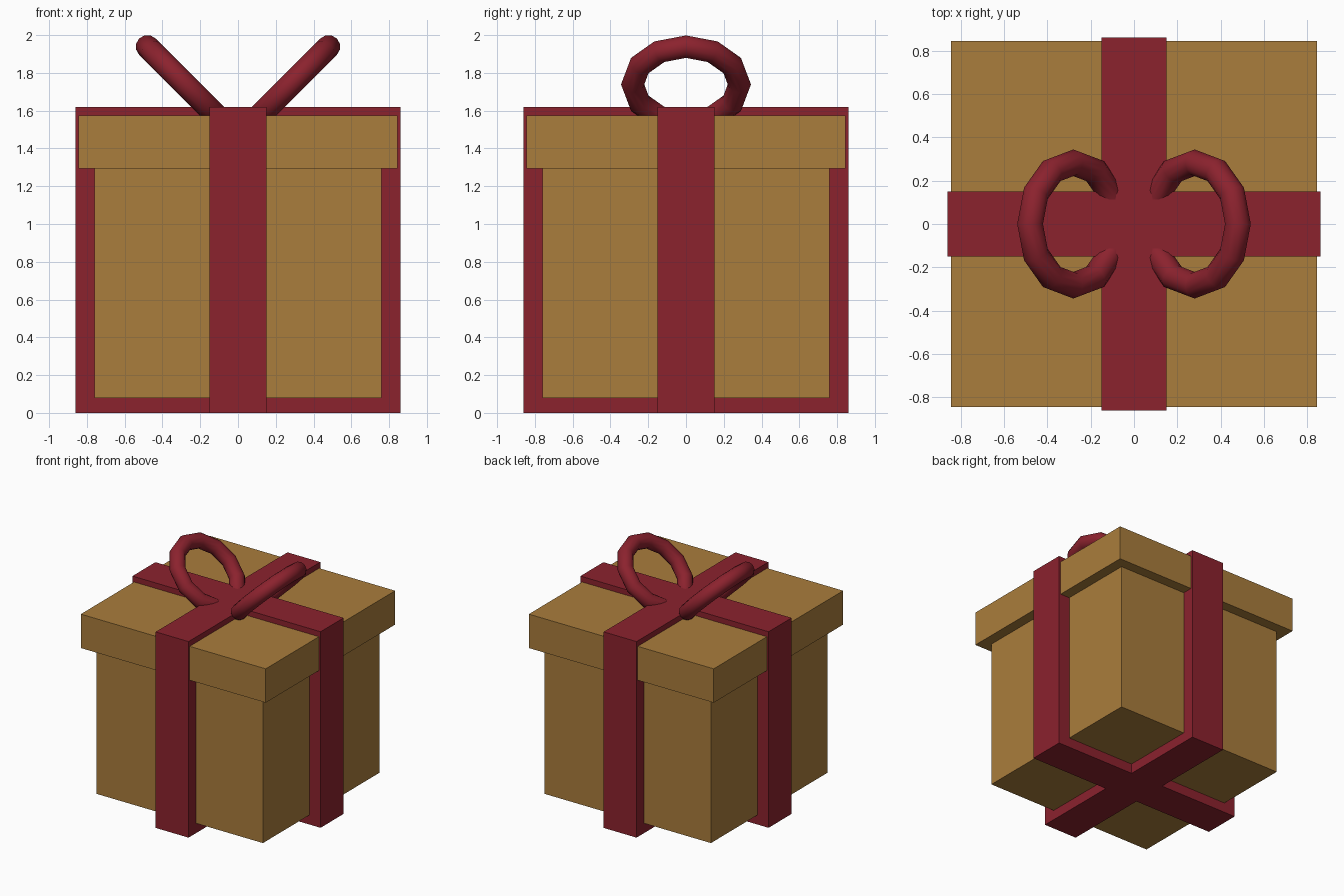
import bpy
import bmesh
import math

cube = bpy.data.objects.get("Cube")
if cube:
    bpy.data.objects.remove(cube, do_unlink=True)


def make_material(name, color):
    mat = bpy.data.materials.new(name)
    mat.use_nodes = True
    mat.diffuse_color = color
    mat.node_tree.nodes["Principled BSDF"].inputs["Base Color"].default_value = color
    return mat


gold = make_material("gold paper", (0.40, 0.205, 0.045, 1))
red = make_material("red ribbon", (0.26, 0.016, 0.027, 1))


def make_prism(name, outline, bottom, top, mat):
    """Extrude a flat outline from the bottom height to the top height."""
    bm = bmesh.new()
    face = bm.faces.new([bm.verts.new((x, y, bottom)) for x, y in outline])
    result = bmesh.ops.extrude_face_region(bm, geom=[face])
    verts = [v for v in result["geom"] if isinstance(v, bmesh.types.BMVert)]
    bmesh.ops.translate(bm, verts=verts, vec=(0, 0, top - bottom))
    bmesh.ops.recalc_face_normals(bm, faces=bm.faces)
    mesh = bpy.data.meshes.new(name)
    bm.to_mesh(mesh)
    bm.free()
    mesh.materials.append(mat)
    obj = bpy.data.objects.new(name, mesh)
    bpy.context.collection.objects.link(obj)
    return obj


def square(h):
    return [(-h, -h), (h, -h), (h, h), (-h, h)]


# Box and lid
make_prism("box", square(0.76), 0.08, 1.295, gold)
make_prism("lid", square(0.845), 1.295, 1.575, gold)

# Crossed ribbon bands as one plus-shaped prism
reach, half = 0.86, 0.15
cross = []
arm = [(half, -half), (reach, -half), (reach, half)]
for turn in range(4):
    for x, y in arm:
        cross.append((x, y))
    arm = [(-y, x) for x, y in arm]
make_prism("ribbon", cross, 0, 1.62, red)

# Two bow loops leaning outwards
for side, name in ((1, "left_bow_loop"), (-1, "right_bow_loop")):
    bpy.ops.mesh.primitive_torus_add(
        major_segments=12, minor_segments=12,
        major_radius=0.2825, minor_radius=0.0615,
        location=(side * 0.28, 0, 1.739),
        rotation=(0, -side * math.pi / 4, 0))
    loop = bpy.context.object
    loop.name = name
    loop.data.materials.append(red)
    bpy.ops.object.shade_smooth()
